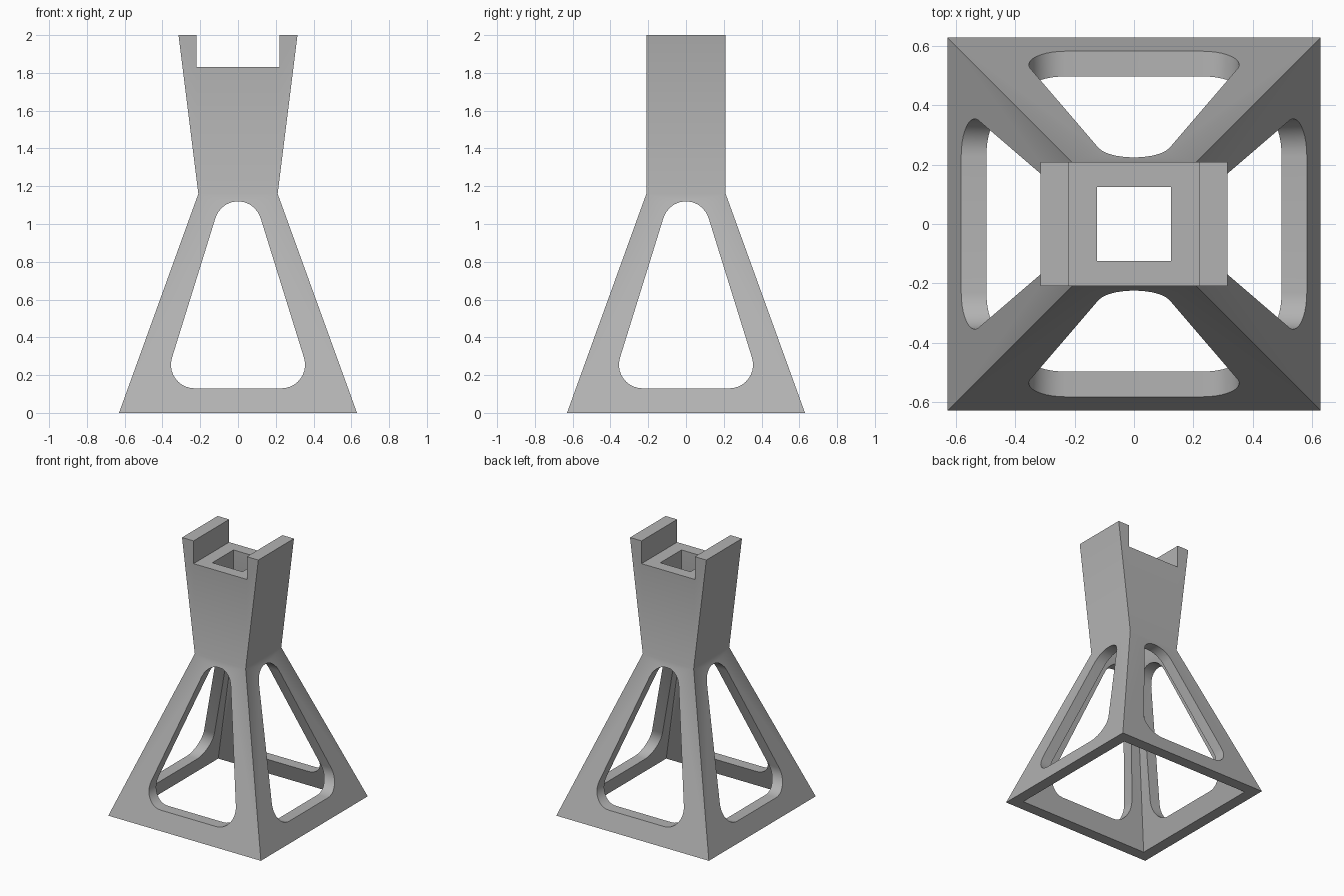
import bpy, bmesh, math
from mathutils import Vector, Matrix

cube = bpy.data.objects.get("Cube")
if cube:
    bpy.data.objects.remove(cube, do_unlink=True)

# Main dimensions
BASE, WAIST, WAIST_Z, WALL = 0.63, 0.21, 1.16, 0.085
TOP_X, TOP_Z, SADDLE_Z, SLOT = 0.315, 2.0, 1.83, 0.22
SLOPE = (BASE - WAIST) / WAIST_Z

grey = bpy.data.materials.new("cast_metal_grey")
grey.use_nodes = True
color = (0.45, 0.45, 0.45, 1)
grey.diffuse_color = color
grey.node_tree.nodes["Principled BSDF"].inputs["Base Color"].default_value = color


def loft(name, rings):
    """Closed solid through rings of matching points."""
    bm = bmesh.new()
    loops = [[bm.verts.new(p) for p in ring] for ring in rings]
    n = len(loops[0])
    for a, b in zip(loops, loops[1:]):
        for i in range(n):
            j = (i + 1) % n
            bm.faces.new((a[i], a[j], b[j], b[i]))
    bm.faces.new(loops[0][::-1])
    bm.faces.new(loops[-1])
    bmesh.ops.recalc_face_normals(bm, faces=bm.faces)
    mesh = bpy.data.meshes.new(name)
    bm.to_mesh(mesh)
    bm.free()
    mesh.materials.append(grey)
    obj = bpy.data.objects.new(name, mesh)
    bpy.context.collection.objects.link(obj)
    return obj


def rect(hx, hy, z):
    return [Vector((sx * hx, sy * hy, z))
            for sx, sy in ((-1, -1), (1, -1), (1, 1), (-1, 1))]


def window_profile(centers, r, steps=10):
    """Triangle with rounded corners, counter-clockwise in x and z."""
    pts = []
    n = len(centers)
    for i, c in enumerate(centers):
        before = c - centers[i - 1]
        after = centers[(i + 1) % n] - c
        start = math.atan2(before.y, before.x) - math.pi / 2
        turn = (math.atan2(after.y, after.x) - math.pi / 2 - start) % math.tau
        for k in range(steps + 1):
            a = start + turn * k / steps
            pts.append((c.x + r * math.cos(a), c.y + r * math.sin(a)))
    return pts


# Outer body: pyramid foot and flared head
stand = loft("stand_body", [rect(BASE, BASE, 0), rect(WAIST, WAIST, WAIST_Z),
                            rect(TOP_X, WAIST, TOP_Z)])

# Hollow core: tapered below the waist, square shaft above
core = WAIST - WALL
low = BASE - WALL + SLOPE * 0.1
cutters = [loft("core_cutter", [rect(low, low, -0.1), rect(core, core, WAIST_Z),
                                rect(core, core, 2.2)]),
           loft("saddle_cutter", [rect(SLOT, 0.5, SADDLE_Z), rect(SLOT, 0.5, 2.3)])]

# Rounded triangular windows through both axes
corners = [Vector((-0.23, 0.255)), Vector((0.23, 0.255)), Vector((0, 0.995))]
profile = window_profile(corners, 0.125)
for name, angle in (("front_window_cutter", 0), ("side_window_cutter", math.pi / 2)):
    spin = Matrix.Rotation(angle, 3, "Z")
    cutters.append(loft(name, [[spin @ Vector((x, y, z)) for x, z in profile]
                               for y in (-1, 1)]))

bpy.ops.object.select_all(action="DESELECT")
bpy.context.view_layer.objects.active = stand
stand.select_set(True)
for cutter in cutters:
    cutter.hide_render = True
    mod = stand.modifiers.new(cutter.name, "BOOLEAN")
    mod.operation, mod.solver, mod.object = "DIFFERENCE", "EXACT", cutter
    bpy.ops.object.modifier_apply(modifier=mod.name)
    bpy.data.objects.remove(cutter, do_unlink=True)

bpy.ops.object.shade_smooth_by_angle(angle=math.radians(30))
